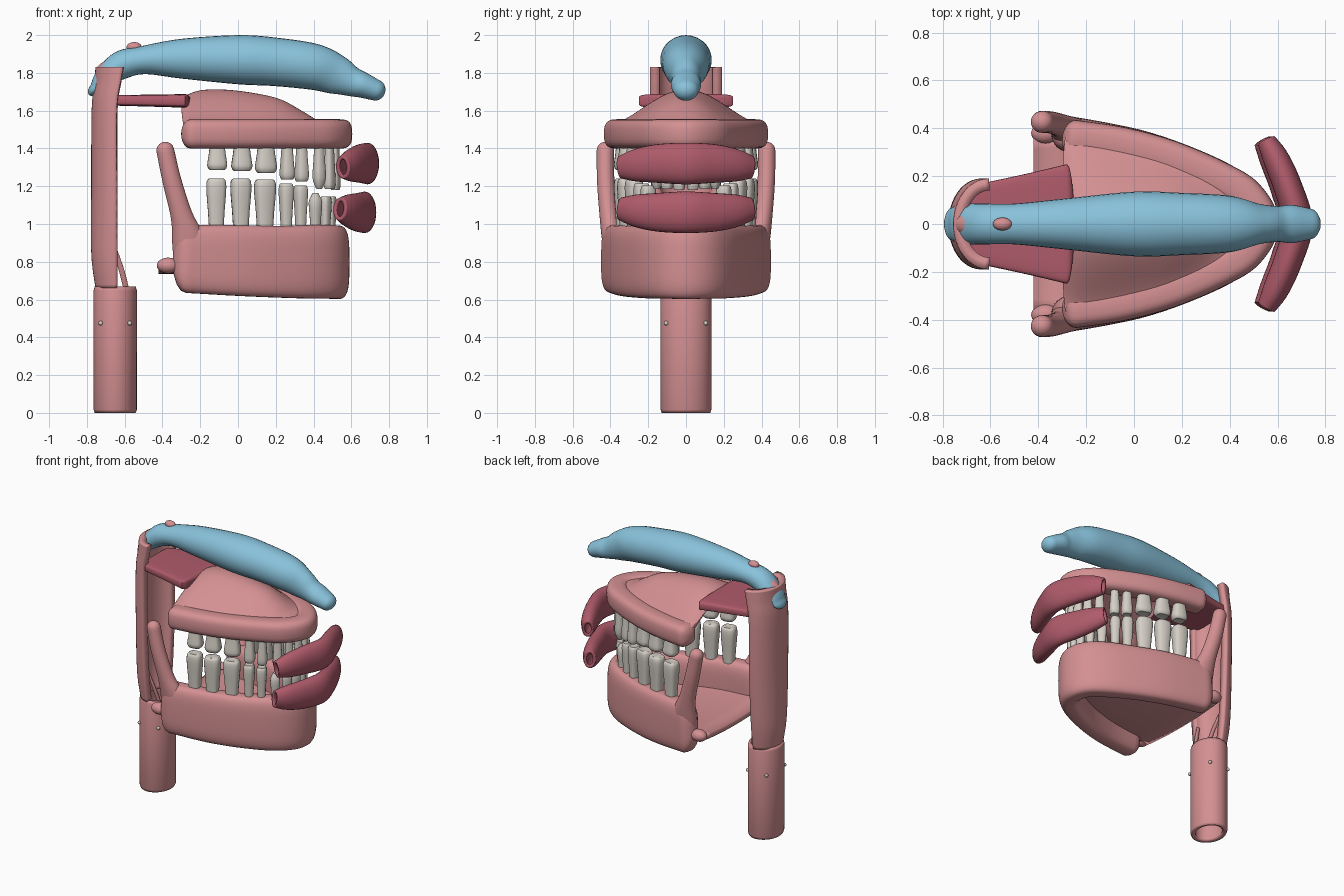
import bpy, bmesh, math
from mathutils import Vector

if "Cube" in bpy.data.objects:
    bpy.data.objects.remove(bpy.data.objects["Cube"])


def material(name, rgb):
    m = bpy.data.materials.new(name)
    m.diffuse_color = (*rgb, 1)
    m.use_nodes = True
    m.node_tree.nodes["Principled BSDF"].inputs["Base Color"].default_value = m.diffuse_color
    return m


PINK = material("tissue pink", (0.66, 0.28, 0.29))
ROSE = material("muscle rose", (0.43, 0.105, 0.145))
BLUE = material("airway blue", (0.25, 0.54, 0.71))
IVORY = material("tooth ivory", (0.66, 0.62, 0.56))


def grid(name, rows, mat, closed=True, caps=False, thick=0):
    """Skin rows of points; optional end caps and wall thickness."""
    bm = bmesh.new()
    vs = [[bm.verts.new(p) for p in r] for r in rows]
    n = len(rows[0])
    for a, b in zip(vs, vs[1:]):
        for i in range(n if closed else n - 1):
            j = (i + 1) % n
            bm.faces.new((a[i], a[j], b[j], b[i]))
    if caps:
        bm.faces.new(vs[0])
        bm.faces.new(vs[-1])
    bmesh.ops.recalc_face_normals(bm, faces=bm.faces)
    me = bpy.data.meshes.new(name)
    bm.to_mesh(me)
    bm.free()
    me.materials.append(mat)
    ob = bpy.data.objects.new(name, me)
    bpy.context.collection.objects.link(ob)
    if thick:
        mod = ob.modifiers.new("wall", 'SOLIDIFY')
        mod.thickness, mod.offset = thick, 0
    bpy.ops.object.select_all(action='DESELECT')
    ob.select_set(True)
    bpy.context.view_layer.objects.active = ob
    bpy.ops.object.shade_smooth_by_angle(angle=math.radians(40))
    return ob


def spline(pts, n=6):
    """Catmull-Rom samples through tuples of any length."""
    p = [pts[0]] + list(pts) + [pts[-1]]
    out = []
    for a, b, c, d in zip(p, p[1:], p[2:], p[3:]):
        for k in range(n):
            t = k / n
            out.append([0.5 * (2 * q + (r - o) * t + (2 * o - 5 * q + 4 * r - s) * t * t
                               + (3 * q - o - 3 * r + s) * t ** 3)
                        for o, q, r, s in zip(a, b, c, d)])
    return out + [list(pts[-1])]


def sweep(name, ctrl, mat, up=(0, 0, 1), power=2, sides=28, cap=0.0, n=6, thick=0):
    """Sweep a superellipse; ctrl rows are x, y, z, side radius, up radius."""
    pts = spline(ctrl, n)
    pos = [Vector(p[:3]) for p in pts]
    tan = [(pos[min(i + 1, len(pos) - 1)] - pos[max(i - 1, 0)]).normalized() for i in range(len(pos))]
    data = [(c, t, p[3], p[4]) for c, t, p in zip(pos, tan, pts)]
    if cap:
        angs = [math.radians(a) for a in (20, 40, 60, 75, 86)]

        def ends(d, s):
            c, t, w, h = d
            return [(c + t * s * cap * math.sin(a), t, w * math.cos(a), h * math.cos(a)) for a in angs]
        data = ends(data[0], -1)[::-1] + data + ends(data[-1], 1)
    rows = []
    for c, t, w, h in data:
        side = t.cross(Vector(up)).normalized()
        v = side.cross(t).normalized()
        ring = []
        for i in range(sides):
            a = 2 * math.pi * i / sides
            co, si = math.cos(a), math.sin(a)
            ring.append(c + side * w * math.copysign(abs(co) ** (2 / power), co)
                        + v * h * math.copysign(abs(si) ** (2 / power), si))
        rows.append(ring)
    return grid(name, rows, mat, caps=not thick, thick=thick)


def both_sides(half):
    """Extend a half path that ends on the y = 0 plane to the other side."""
    return half + [(p[0], -p[1], *p[2:]) for p in half[-2::-1]]


def ball(name, loc, scale, mat, tilt=0):
    bpy.ops.mesh.primitive_uv_sphere_add(segments=20, ring_count=12, radius=1,
                                         location=loc, rotation=(0, tilt, 0))
    ob = bpy.context.object
    ob.name, ob.scale = name, scale
    ob.data.materials.append(mat)
    bpy.ops.object.shade_smooth()


# nasal airway
sweep("nasal_airway", [
    (-0.755, 0, 1.72, .07, .03), (-0.71, 0, 1.77, .085, .055), (-0.62, 0, 1.84, .085, .075),
    (-0.5, 0, 1.868, .085, .075), (-0.3, 0, 1.875, .105, .105), (0, 0, 1.87, .135, .13),
    (0.2, 0, 1.858, .13, .128), (0.4, 0, 1.832, .118, .122), (0.52, 0, 1.79, .085, .105),
    (0.6, 0, 1.755, .075, .08), (0.66, 0, 1.735, .08, .068), (0.73, 0, 1.708, .066, .056)],
    BLUE, cap=0.05)
ball("airway_nub", (-0.55, 0, 1.937), (.04, .027, .026), PINK)
ball("airway_rear_nub", (-0.685, 0, 1.835), (.08, .045, .035), PINK, -0.5)

# throat: half-open back wall over a full tube
rows = []
for cx, rx, ry, z in spline([(-.64, .09, .115, .665), (-.64, .112, .14, .85), (-.64, .112, .16, 1.2),
                             (-.64, .11, .165, 1.6), (-.62, .115, .165, 1.75), (-.605, .125, .165, 1.83)]):
    rows.append([(cx + rx * math.cos(a), ry * math.sin(a), z)
                 for a in [math.pi / 2 + math.pi * i / 24 for i in range(25)]])
grid("throat_back_wall", rows, PINK, closed=False, thick=0.05)
rows = [[(-.65 + (.1 - d) * math.cos(i * math.pi / 18), (.12 - d) * math.sin(i * math.pi / 18), z)
         for i in range(36)] for z, d in ((.005, .006), (.02, 0), (.645, 0), (.665, .006))]
grid("throat_tube", rows, PINK, thick=0.03)
for s in (-1, 1):
    sweep("throat_flap", [(-.65, s * .11, .86, .008, .012), (-.615, s * .09, .75, .01, .015),
                          (-.59, s * .07, .65, .01, .015)], PINK, up=(1, 0, 0), sides=10)
    for dx in (-.077, .077):
        ball("tube_pin", (-.65 + dx, s * .105, .475), (.012, .012, .012), IVORY)

# soft palate: tapered plate
sweep("soft_palate", [(-.66, 0, 1.655, .165, .028), (-.45, 0, 1.653, .21, .032),
                      (-.28, 0, 1.652, .25, .036)], ROSE, power=6, sides=40, cap=.03)

# upper jaw: horseshoe rim with a vaulted roof
sweep("upper_jaw_rim", both_sides([
    (-.25, .36, 1.477, .075, .078), (-.05, .33, 1.477, .075, .078), (.15, .275, 1.477, .075, .078),
    (.35, .19, 1.477, .075, .078), (.47, .115, 1.477, .075, .078), (.53, 0, 1.477, .075, .078)]),
    PINK, power=3, cap=.05)
rows = []
for x, w, top in spline([(-.285, .36, 1.635), (-.25, .38, 1.665), (-.18, .37, 1.685), (-.05, .34, 1.685),
                         (.1, .3, 1.665), (.22, .25, 1.635), (.33, .205, 1.575), (.42, .16, 1.525),
                         (.52, .08, 1.515)]):
    rows.append([(x, w * t, 1.51 + (top - 1.51) * (.5 + .5 * math.cos(math.pi * t)) ** .75)
                 for t in [i / 16 - 1 for i in range(33)]])
grid("upper_jaw_roof", rows, PINK, closed=False, thick=0.05)

# lower jaw: horseshoe body, floor and rising branches
sweep("lower_jaw", both_sides([
    (-.27, .375, .815, .075, .18), (-.1, .35, .81, .07, .185), (.05, .315, .805, .07, .188),
    (.22, .255, .80, .07, .19), (.38, .175, .80, .075, .195), (.48, .095, .80, .075, .195),
    (.515, 0, .797, .075, .195)]), PINK, power=3.6, sides=40, cap=.075)
rows = [[(x, w * t, .775 - .02 * (1 - t * t)) for t in [i / 8 - 1 for i in range(17)]]
        for x, w in ((-.42, .36), (-.3, .37), (0, .32), (.22, .25), (.38, .17), (.48, .09))]
grid("jaw_floor", rows, PINK, closed=False, thick=.04)
for s in (-1, 1):
    sweep("jaw_branch", [(-.385, s * .427, 1.39, .046, .047), (-.35, s * .425, 1.23, .046, .05),
                         (-.30, s * .41, 1.05, .048, .058), (-.265, s * .39, .92, .055, .085),
                         (-.25, s * .375, .8, .05, .09)], PINK, up=(1, 0, 0), cap=.045)
    ball("jaw_heel", (-.37, s * .38, .78), (.06, .045, .042), PINK)

# lips: hollow curved tubes, thicker at the middle
for name, dx, ends, mid in (("upper_lip", 0, 1.30, 1.32), ("lower_lip", -.015, 1.08, 1.062)):
    sweep(name, both_sides([
        (.555 + dx, .345, ends, .03, .05), (.595 + dx, .27, (ends + mid) / 2, .045, .075),
        (.645 + dx, .15, mid, .05, .092), (.685 + dx, 0, mid, .052, .1)]), ROSE, thick=.02)

# teeth: x, y, half width, half depth, upper tip, lower tip
TEETH = [(-.115, .335, .052, .045, 1.285, 1.24), (.015, .315, .054, .046, 1.28, 1.24),
         (.143, .275, .056, .044, 1.27, 1.235), (.255, .235, .036, .04, 1.235, 1.215),
         (.332, .2, .034, .038, 1.225, 1.205), (.41, .155, .033, .032, 1.185, 1.165),
         (.465, .1, .031, .026, 1.185, 1.145), (.495, .036, .031, .024, 1.18, 1.145)]
for i, (x, y, w, d, tip_up, tip_low) in enumerate(TEETH):
    a, b = TEETH[max(i - 1, 0)], TEETH[min(i + 1, 7)]
    taper = .4 if i == 5 else .8
    for s in (-1, 1):
        along = (b[0] - a[0], s * (b[1] - a[1]), 0)
        for name, root, tip, ux in (("upper_tooth", 1.43, tip_up, .02 if i > 4 else .005),
                                    ("lower_tooth", .96, tip_low, 0)):
            edge = .012 if tip > root else -.012
            prof = [(root, .72), (root + (tip - root) * .4, .85), (root + (tip - root) * .75, 1),
                    (tip - edge * 1.5, .98 if i != 5 else .65), (tip, taper)]
            ctrl = [(x + ux, s * y, z, d * f, w * f) for z, f in prof]
            if i < 5:  # dished chewing surface
                ctrl.append((x + ux, s * y, tip - edge, d * .35, w * .35))
                ctrl[-2] = (x + ux, s * y, tip, d * .75, w * .75)
            sweep(name, ctrl, IVORY, up=along, power=3, sides=16, n=2)
